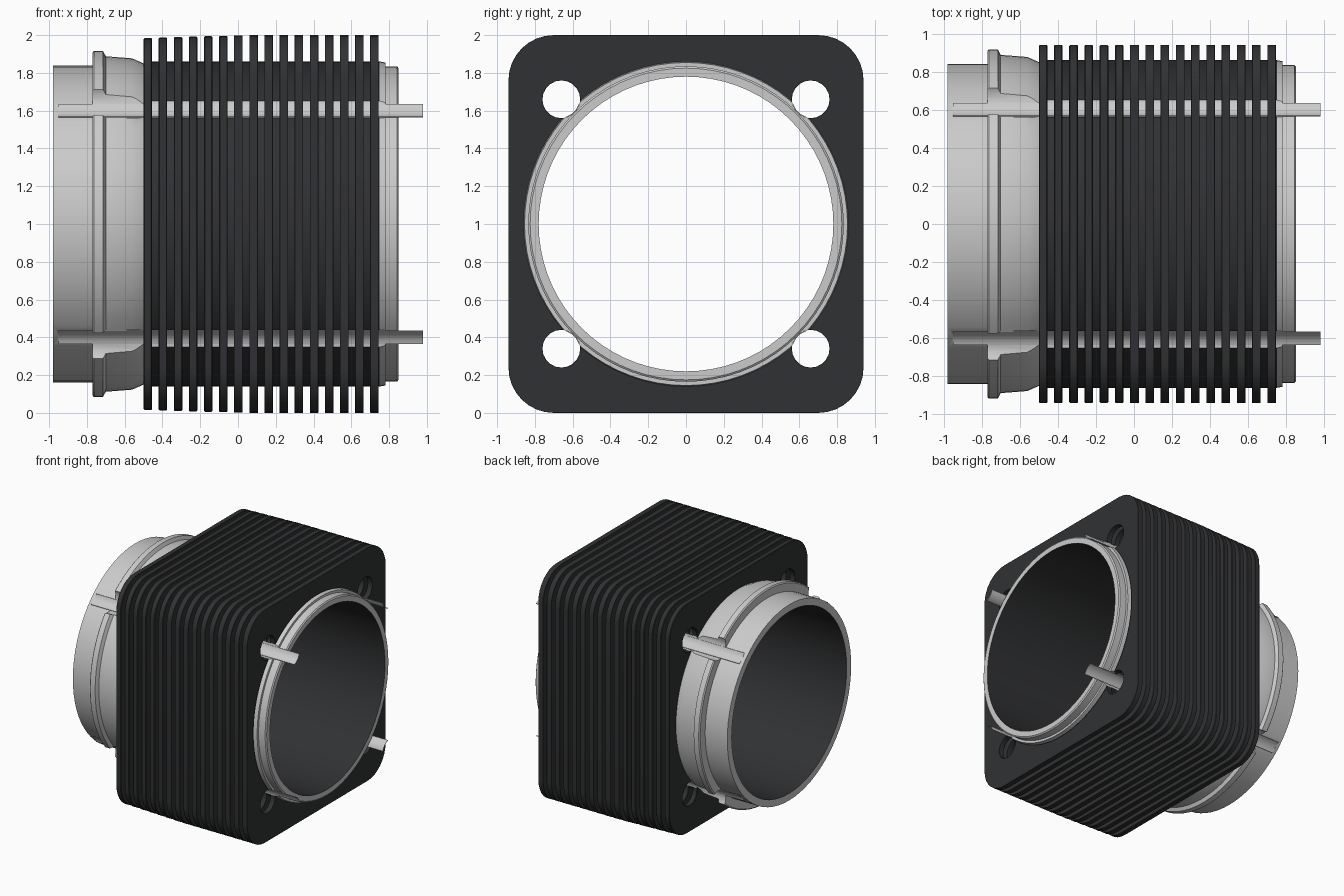
import bpy, bmesh, math
from mathutils import Matrix

if "Cube" in bpy.data.objects:
    bpy.data.objects.remove(bpy.data.objects["Cube"])

CZ = 1.0                      # height of the bore axis
HOLE, HOLE_R = 0.66, 0.1      # stud passage offset and radius
CORNERS = [(sy, sz) for sy in (-1, 1) for sz in (-1, 1)]


def material(name, r, g, b):
    m = bpy.data.materials.new(name)
    m.diffuse_color = (r, g, b, 1)
    m.use_nodes = True
    m.node_tree.nodes["Principled BSDF"].inputs["Base Color"].default_value = m.diffuse_color
    return m


METAL = material("bare_metal", 0.58, 0.59, 0.60)
DARK = material("dark_coating", 0.03, 0.031, 0.033)


def add_mesh(name, bm, *mats):
    me = bpy.data.meshes.new(name)
    bm.to_mesh(me)
    bm.free()
    for m in mats:
        me.materials.append(m)
    ob = bpy.data.objects.new(name, me)
    bpy.context.collection.objects.link(ob)
    return ob


def activate(ob):
    bpy.ops.object.select_all(action='DESELECT')
    ob.select_set(True)
    bpy.context.view_layer.objects.active = ob


def circle(cu, cv, r, n):
    return [(cu + r * math.cos(2 * math.pi * i / n),
             cv + r * math.sin(2 * math.pi * i / n)) for i in range(n)]


def rounded_rect(hw, hh, r, n=8):
    pts = []
    for k, (su, sv) in enumerate([(1, 1), (-1, 1), (-1, -1), (1, -1)]):
        for i in range(n + 1):
            a = math.pi / 2 * (k + i / n)
            pts.append((su * (hw - r) + r * math.cos(a), sv * (hh - r) + r * math.sin(a)))
    return pts


# Barrel: lathed profile (x, radius, material of the face to the next point)
profile = [(-.98, .78, 0), (-.98, .84, 0), (-.77, .84, 0), (-.77, .908, 0),
           (-.762, .917, 0), (-.715, .917, 0), (-.70, .888, 0), (-.56, .877, 0),
           (-.50, .85, 0), (-.495, .86, 1), (.75, .86, 0), (.78, .855, 0),
           (.78, .835, 0), (.842, .835, 0), (.85, .825, 0), (.85, .78, 1)]
N = 72
bm = bmesh.new()
rings = []
for i in range(N):
    a = 2 * math.pi * i / N
    rings.append([bm.verts.new((x, r * math.cos(a), CZ + r * math.sin(a))) for x, r, _ in profile])
for i in range(N):
    p, q = rings[i], rings[(i + 1) % N]
    for j in range(len(profile)):
        k = (j + 1) % len(profile)
        bm.faces.new((p[j], p[k], q[k], q[j])).material_index = profile[j][2]
bmesh.ops.recalc_face_normals(bm, faces=bm.faces)
barrel = add_mesh("barrel", bm, METAL, DARK)

# Stud grooves cut along the barrel
bm = bmesh.new()
for sy, sz in CORNERS:
    mat = (Matrix.Translation((0.025, sy * HOLE, CZ + sz * HOLE))
           @ Matrix.Rotation(math.pi / 2, 4, 'Y'))
    bmesh.ops.create_cone(bm, cap_ends=True, segments=20, radius1=HOLE_R,
                          radius2=HOLE_R, depth=1.95, matrix=mat)
cutter = add_mesh("stud_cutter", bm, METAL)
cutter.hide_render = True
mod = barrel.modifiers.new("grooves", 'BOOLEAN')
mod.operation, mod.solver, mod.object = 'DIFFERENCE', 'EXACT', cutter
activate(barrel)
bpy.ops.object.modifier_apply(modifier=mod.name)
bpy.data.objects.remove(cutter)
activate(barrel)
bpy.ops.object.shade_smooth_by_angle(angle=math.radians(25))

# Cooling fins: filled outline with bore and stud holes
TO_X = Matrix(((0, 0, 1, 0), (1, 0, 0, 0), (0, 1, 0, CZ), (0, 0, 0, 1)))
for i in range(16):
    half_h = min(1.0, 0.984 + 0.0025 * i)
    cu = bpy.data.curves.new("fin_outline", 'CURVE')
    cu.dimensions, cu.fill_mode, cu.extrude = '2D', 'BOTH', 0.0225
    loops = [rounded_rect(0.94, half_h, 0.24), circle(0, 0, 0.80, N)]
    loops += [circle(sy * HOLE, sz * HOLE, HOLE_R, 20) for sy, sz in CORNERS]
    for pts in loops:
        sp = cu.splines.new('POLY')
        sp.points.add(len(pts) - 1)
        for p, (u, v) in zip(sp.points, pts):
            p.co = (u, v, 0, 1)
        sp.use_cyclic_u = True
    tmp = bpy.data.objects.new("fin_outline", cu)
    bpy.context.collection.objects.link(tmp)
    dg = bpy.context.evaluated_depsgraph_get()
    me = bpy.data.meshes.new_from_object(tmp.evaluated_get(dg))
    bpy.data.objects.remove(tmp)
    bm = bmesh.new()
    bm.from_mesh(me)
    bmesh.ops.remove_doubles(bm, verts=bm.verts, dist=1e-5)
    bmesh.ops.recalc_face_normals(bm, faces=bm.faces)
    bm.transform(Matrix.Translation((-0.4775 + 0.08 * i, 0, 0)) @ TO_X)
    for f in bm.faces:
        f.material_index = 0
    fin = add_mesh(f"cooling_fin_{i + 1:02d}", bm, DARK)
    bev = fin.modifiers.new("edge", 'BEVEL')
    bev.width, bev.segments, bev.limit_method = 0.005, 1, 'ANGLE'
    bev.angle_limit = math.radians(60)
    activate(fin)
    bpy.ops.object.modifier_apply(modifier=bev.name)
    bpy.ops.object.shade_smooth_by_angle(angle=math.radians(25))

# Curved guide strips lying in the grooves and reaching past the barrel
for n, (sy, sz) in enumerate(CORNERS):
    inward = math.atan2(-sz, -sy)
    bm = bmesh.new()
    rows = []
    for k in range(7):
        a = inward + math.radians(-30 + 10 * k)
        loop = []
        for x, r in ((-.95, .0985), (.98, .0985), (.98, .0945), (-.95, .0945)):
            loop.append(bm.verts.new((x, sy * HOLE + r * math.cos(a),
                                      CZ + sz * HOLE + r * math.sin(a))))
        rows.append(loop)
    for p, q in zip(rows, rows[1:]):
        for j in range(4):
            k = (j + 1) % 4
            bm.faces.new((p[j], p[k], q[k], q[j]))
    bm.faces.new(rows[0])
    bm.faces.new(rows[-1][::-1])
    bmesh.ops.recalc_face_normals(bm, faces=bm.faces)
    strip = add_mesh(f"stud_guide_{n + 1}", bm, METAL)
    activate(strip)
    bpy.ops.object.shade_smooth_by_angle(angle=math.radians(25))
